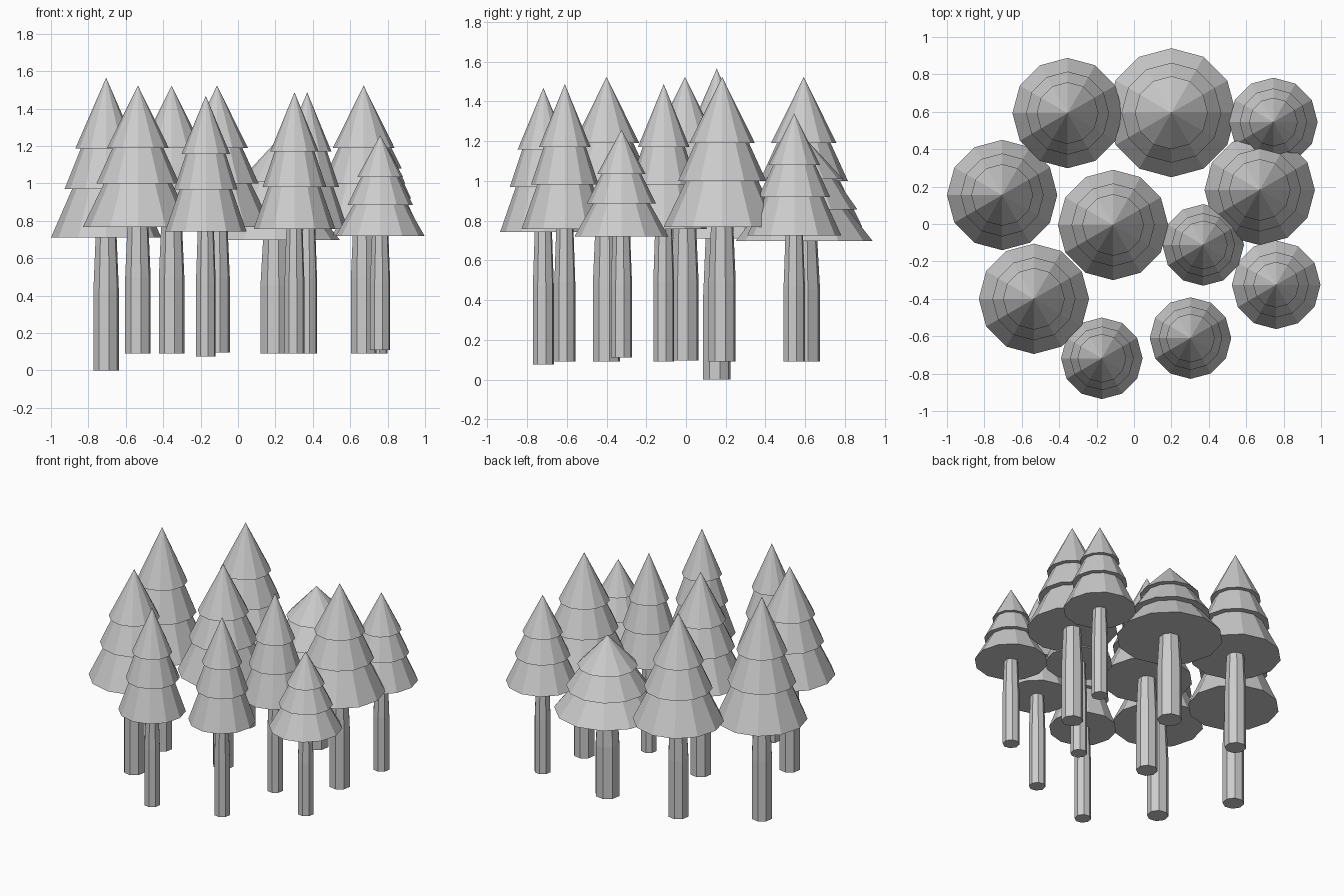
import bpy, bmesh
from math import cos, sin, pi, radians

if "Cube" in bpy.data.objects:
    bpy.data.objects.remove(bpy.data.objects["Cube"])


def lathe(name, profile, x, y, sides, phase=0.0):
    """Faceted solid of revolution; radius 0 gives a single pole vertex."""
    bm = bmesh.new()
    rings = []
    for r, z in profile:
        if r == 0:
            rings.append([bm.verts.new((0, 0, z))] * sides)
        else:
            rings.append([bm.verts.new((r * cos(phase + 2 * pi * i / sides),
                                        r * sin(phase + 2 * pi * i / sides), z))
                          for i in range(sides)])
    for a, b in zip(rings, rings[1:]):
        for i in range(sides):
            j = (i + 1) % sides
            corners = list(dict.fromkeys((a[i], a[j], b[j], b[i])))
            bm.faces.new(corners)
    bmesh.ops.recalc_face_normals(bm, faces=bm.faces)
    mesh = bpy.data.meshes.new(name)
    bm.to_mesh(mesh)
    bm.free()
    obj = bpy.data.objects.new(name, mesh)
    obj.location = (x, y, 0)
    bpy.context.collection.objects.link(obj)
    return obj


def tree(kind, x, y, base):
    tiers, peak, trunk_r = kind
    bottom = tiers[0][1]
    # Trunk: straight, then narrowing slightly under the branches
    shoulder = base + 0.6 * (bottom - base)
    lathe("trunk", [(0, base), (trunk_r, base), (trunk_r, shoulder),
                    (trunk_r * 0.82, bottom + 0.01), (0, bottom + 0.01)],
          x, y, 8, radians(13))
    # Canopy: three stacked skirts with flat undersides
    profile = [(0, bottom)]
    for k, (r, z) in enumerate(tiers):
        if k:
            profile.append((r * 0.82, z))
        profile.append((r, z))
    profile.append((0, peak))
    lathe("canopy", profile, x, y, 12)


# Tree kinds: (tier radius, tier height) x 3, peak height, trunk radius
tall = ([(0.295, 0.71), (0.222, 0.97), (0.165, 1.187)], 1.565, 0.07)
medium = ([(0.295, 0.767), (0.222, 1.0), (0.165, 1.19)], 1.523, 0.07)
slim = ([(0.218, 0.757), (0.17, 0.982), (0.13, 1.17)], 1.487, 0.054)
slim_low = ([(0.218, 0.742), (0.17, 0.968), (0.13, 1.157)], 1.468, 0.054)
small_a = ([(0.237, 0.72), (0.175, 0.885), (0.122, 1.035)], 1.257, 0.055)
small_b = ([(0.237, 0.725), (0.18, 0.92), (0.13, 1.08)], 1.34, 0.055)
broad = ([(0.345, 0.697), (0.267, 0.857), (0.195, 1.01)], 1.22, 0.082)

for kind, x, y, base in [
    (tall, -0.705, 0.155, 0.0),
    (medium, -0.355, 0.593, 0.09),
    (medium, -0.112, -0.005, 0.095),
    (medium, 0.672, 0.182, 0.09),
    (medium, -0.535, -0.4, 0.09),
    (slim, 0.37, -0.112, 0.09),
    (slim, 0.302, -0.61, 0.09),
    (slim_low, -0.172, -0.718, 0.075),
    (small_a, 0.76, -0.325, 0.11),
    (small_b, 0.745, 0.545, 0.09),
    (broad, 0.2, 0.595, 0.09),
]:
    tree(kind, x, y, base)
